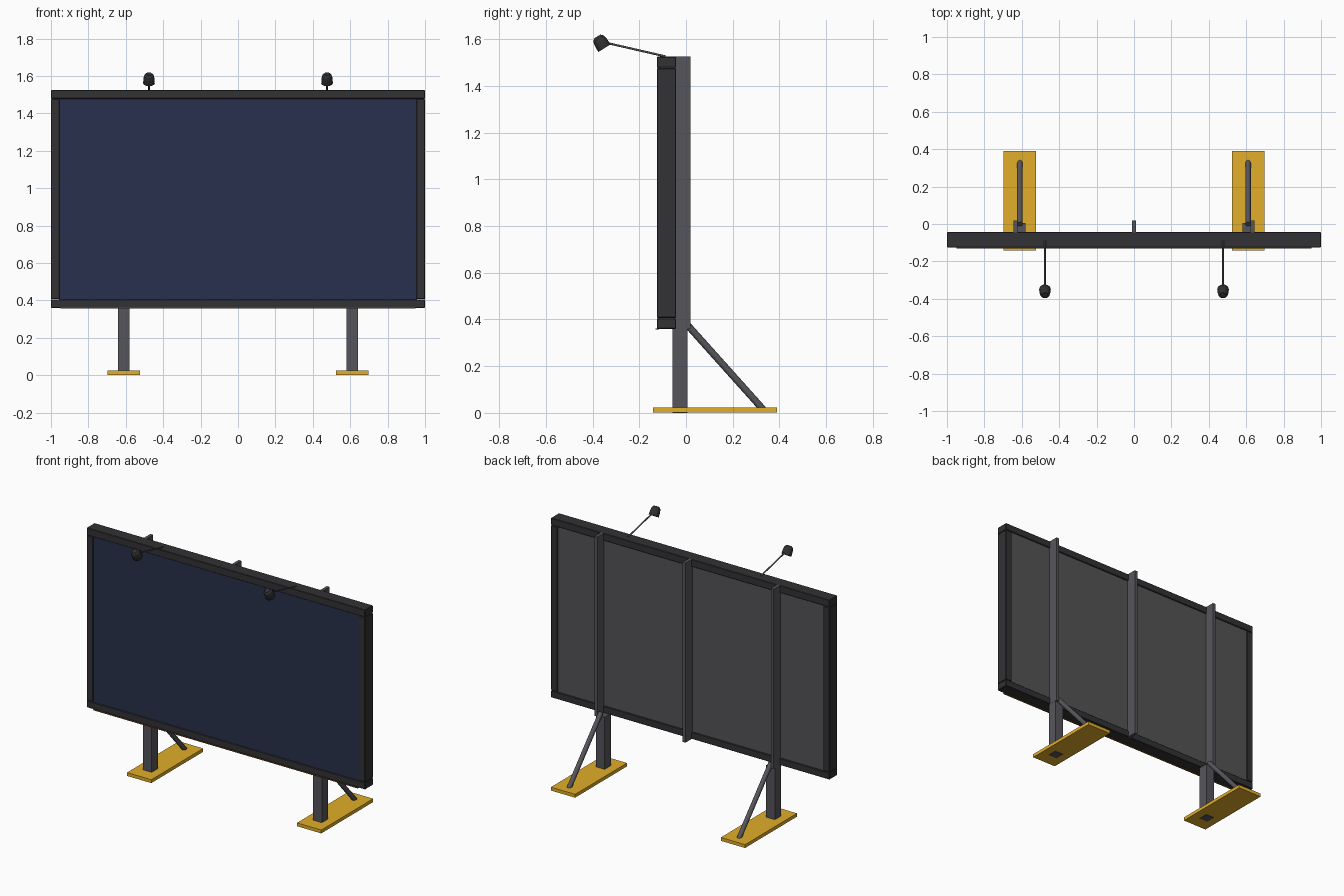
import bpy, bmesh, math
from mathutils import Vector

if "Cube" in bpy.data.objects:
    bpy.data.objects.remove(bpy.data.objects["Cube"])


def material(name, rgb):
    m = bpy.data.materials.new(name)
    m.diffuse_color = (*rgb, 1)
    m.use_nodes = True
    m.node_tree.nodes["Principled BSDF"].inputs["Base Color"].default_value = m.diffuse_color
    return m


FRAME = material("dark_frame", (0.032, 0.032, 0.035))
STEEL = material("steel", (0.092, 0.092, 0.105))
BACK = material("back_grey", (0.088, 0.088, 0.093))
NAVY = material("navy", (0.022, 0.030, 0.072))
OCHRE = material("ochre", (0.76, 0.42, 0.022))
BROWN = material("lip_brown", (0.14, 0.07, 0.02))
LAMP = material("lamp_dark", (0.03, 0.03, 0.032))


def finish(name, bm, mat):
    bmesh.ops.recalc_face_normals(bm, faces=bm.faces)
    me = bpy.data.meshes.new(name)
    bm.to_mesh(me)
    bm.free()
    me.materials.append(mat)
    ob = bpy.data.objects.new(name, me)
    bpy.context.collection.objects.link(ob)
    return ob


def box(name, x, y, z, mat, bevel=0):
    """Box from (min, max) pairs, with an optional chamfer."""
    bm = bmesh.new()
    bmesh.ops.create_cube(bm, size=1)
    for v in bm.verts:
        v.co = [r[0] + (c + 0.5) * (r[1] - r[0]) for c, r in zip(v.co, (x, y, z))]
    ob = finish(name, bm, mat)
    if bevel:
        mod = ob.modifiers.new("chamfer", "BEVEL")
        mod.width, mod.segments = bevel, 1
    return ob


def turned(name, base, tip, profile, mat, sides=12, smooth=False):
    """Solid of revolution: profile is (radius, fraction along base-tip)."""
    base, tip = Vector(base), Vector(tip)
    axis = tip - base
    rot = axis.to_track_quat("Z", "Y")
    bm = bmesh.new()
    rings = []
    for r, t in profile:
        rings.append([bm.verts.new(base + axis * t + rot @ Vector(
            (r * math.cos(a), r * math.sin(a), 0)))
            for a in (2 * math.pi * i / sides for i in range(sides))])
    for lo, hi in zip(rings, rings[1:]):
        for i in range(sides):
            j = (i + 1) % sides
            bm.faces.new((lo[i], lo[j], hi[j], hi[i])).smooth = smooth
    for cap in (rings[0][::-1], rings[-1]):
        bm.faces.new(cap)
    for e in bm.edges:  # keep the cap rims crisp
        e.smooth = all(f.smooth for f in e.link_faces)
    return finish(name, bm, mat)


def mirrored(a, b, s):
    return tuple(sorted((a * s, b * s)))


# Sign face and backing board, nearly flush with the rear of the frame
box("sign_face", (-0.957, 0.957), (-0.121, -0.112), (0.40, 1.482), NAVY)
box("backing_board", (-0.957, 0.957), (-0.112, -0.05), (0.40, 1.482), BACK)

# Frame rails and thin lip below
DEPTH = (-0.125, -0.043)
box("top_rail", (-1, 1), DEPTH, (1.478, 1.525), FRAME, 0.003)
box("bottom_rail", (-1, 1), DEPTH, (0.36, 0.405), FRAME, 0.003)
box("bottom_lip", (-0.95, 0.95), (-0.131, -0.115), (0.357, 0.361), BROWN)

# Centre upright
box("centre_upright", (-0.01, 0.01), (-0.05, 0.02), (0.36, 1.525), STEEL)

for s, side in ((-1, "left"), (1, "right")):
    # Frame stile and rear upright
    box(side + "_stile", mirrored(0.954, 1, s), DEPTH, (0.407, 1.476), FRAME, 0.003)
    box(side + "_upright", mirrored(0.623, 0.643, s), (-0.05, 0.02),
        (0.36, 1.525), STEEL)

    # Leg, foot plate and diagonal brace
    box(side + "_foot_plate", mirrored(0.523, 0.697, s), (-0.142, 0.39),
        (0.002, 0.024), OCHRE)
    box(side + "_leg", mirrored(0.58, 0.642, s), (-0.057, 0.006), (0, 0.362), STEEL)
    turned(side + "_brace", (0.61 * s, 0.33, 0.015), (0.61 * s, 0.0, 0.383),
           ((0.015, 0), (0.015, 1)), STEEL, 16, True)

    # Lamp arm and hooded lamp aimed at the sign
    x = 0.476 * s
    turned(side + "_lamp_arm", (x, -0.088, 1.526), (x, -0.35, 1.586),
           ((0.0045, 0), (0.0045, 1)), STEEL, 12, True)
    turned(side + "_lamp_head", (x, -0.349, 1.561), (x, -0.380, 1.611),
           ((0.031, 0), (0.030, 0.5), (0.026, 0.82), (0.016, 1)), LAMP)
